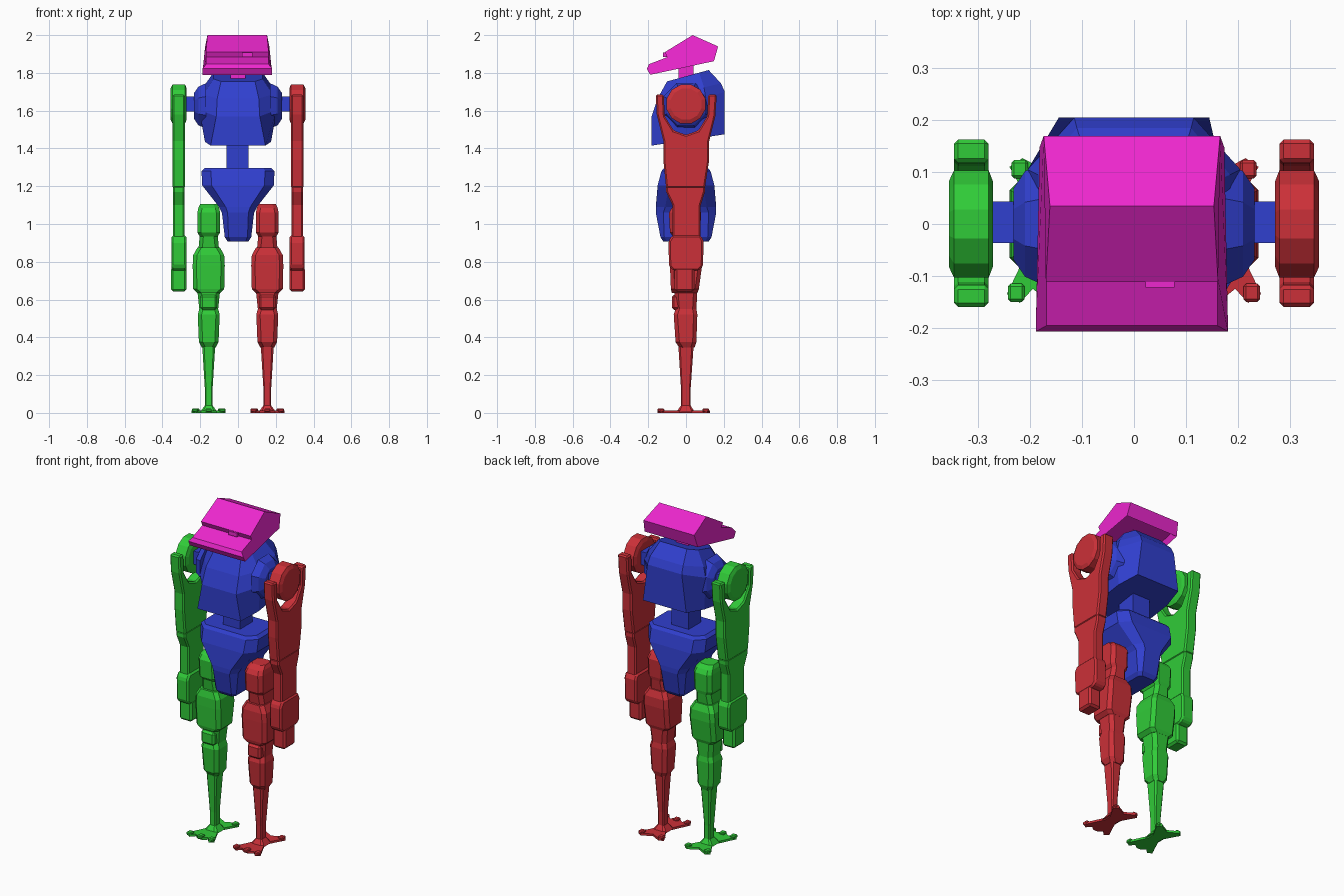
import bpy, bmesh
from math import cos, sin, pi


def mat(name, col):
    m = bpy.data.materials.new(name)
    m.diffuse_color = (*col, 1)
    return m


BLUE = mat("blue", (0.03, 0.05, 0.62))
PINK = mat("pink", (0.85, 0.02, 0.62))
RED = mat("red", (0.6, 0.03, 0.04))
GREEN = mat("green", (0.03, 0.6, 0.04))


def rings(name, loops, m, bevel=0):
    """Skin a stack of equal-length loops and cap both ends."""
    bm = bmesh.new()
    vs = [[bm.verts.new(p) for p in lp] for lp in loops]
    n = len(vs[0])
    for a, b in zip(vs, vs[1:]):
        for i in range(n):
            j = (i + 1) % n
            bm.faces.new((a[i], a[j], b[j], b[i]))
    bm.faces.new(vs[0])
    bm.faces.new(vs[-1])
    bmesh.ops.recalc_face_normals(bm, faces=bm.faces)
    me = bpy.data.meshes.new(name)
    bm.to_mesh(me)
    bm.free()
    ob = bpy.data.objects.new(name, me)
    me.materials.append(m)
    bpy.context.collection.objects.link(ob)
    if bevel:
        mod = ob.modifiers.new("Bevel", "BEVEL")
        mod.width, mod.segments = bevel, 1
    return ob


def octo(hw, yf, yb, zf, zb=None, cx=0.02, cy=0.02, x=0.0):
    """Chamfered rectangle ring, sloping from zf at the front to zb at the back."""
    zb = zf if zb is None else zb
    pts = [(-hw + cx, yf), (hw - cx, yf), (hw, yf + cy), (hw, yb - cy),
           (hw - cx, yb), (-hw + cx, yb), (-hw, yb - cy), (-hw, yf + cy)]
    return [(x + px, y, zf + (zb - zf) * (y - yf) / (yb - yf)) for px, y in pts]


def box(name, x0, x1, y0, y1, z0, z1, m, bevel=0):
    return rings(name, [[(x0, y0, z), (x1, y0, z), (x1, y1, z), (x0, y1, z)]
                        for z in (z0, z1)], m, bevel)


def prism_x(name, pts, x0, x1, m, bevel=0):
    return rings(name, [[(x, y, z) for y, z in pts] for x in (x0, x1)], m, bevel)


def disc(name, steps, n, zc, m):
    """Faceted disc along x from (x, radius) steps."""
    return rings(name, [[(x, r * cos(2 * pi * (i + .5) / n), zc + r * sin(2 * pi * (i + .5) / n))
                         for i in range(n)] for x, r in steps], m)


# Head: side profile with varying half width, hollowed underneath
prof = [(.035, 2, .158), (.17, 1.94, .17), (.148, 1.862, .178), (-.19, 1.79, .185),
        (-.207, 1.822, .185), (-.196, 1.846, .165), (-.10, 1.883, .165), (-.112, 1.91, .166)]
head = rings("head", [[(s * w - .004, y, z) for y, z, w in prof] for s in (-1, 1)], PINK)
bm = bmesh.new()
bm.from_mesh(head.data)
bm.normal_update()
under = [min(bm.faces, key=lambda f: f.normal.z)]
bmesh.ops.inset_region(bm, faces=under, thickness=.025, depth=-.03)
bm.to_mesh(head.data)
bm.free()
box("visor_sensor", .022, .078, -.122, -.10, 1.885, 1.908, PINK)
box("neck", -.04, .04, -.04, .04, 1.74, 1.87, PINK)

# Torso
rings("chest", [
    octo(.175, -.182, .205, 1.415, 1.475, .03, .13),
    octo(.205, -.182, .205, 1.57, 1.70, .09, .10),
    octo(.185, -.15, .185, 1.665, 1.745, .075, .09),
    octo(.13, -.10, .12, 1.755, 1.815, .04, .05)], BLUE)
box("waist", -.06, .056, -.06, .06, 1.27, 1.46, BLUE)
rings("pelvis", [
    octo(.055, -.12, .12, .908, None, .015, .02),
    octo(.07, -.135, .135, .93),
    octo(.085, -.16, .16, 1.06, None, .03, .04),
    octo(.10, -.16, .16, 1.09, None, .035, .05),
    octo(.19, -.15, .15, 1.205, None, .05, .06),
    octo(.193, -.13, .13, 1.28, None, .05, .05),
    octo(.175, -.115, .115, 1.297, None, .04, .04)], BLUE)

# Upper arm fork, forearm and hand outlines (y, z)
FORK = [(-.16, 1.685), (-.155, 1.58), (-.12, 1.44), (-.12, 1.34), (-.105, 1.19),
        (.10, 1.19), (.123, 1.34), (.123, 1.44), (.155, 1.57), (.163, 1.685),
        (.118, 1.685), (.112, 1.57), (.065, 1.495), (0, 1.472), (-.065, 1.495), (-.112, 1.57), (-.118, 1.685)]
FOREARM = [(-.105, 1.2), (-.105, 1.17), (-.072, 1.10), (-.072, .90),
           (.078, .90), (.078, 1.10), (.10, 1.17), (.10, 1.2)]
HAND = [(-.072, .94), (-.093, .91), (-.09, .775), (-.065, .752),
        (.065, .752), (.09, .775), (.093, .91), (.078, .94)]

for s, side, m in ((1, "right", RED), (-1, "left", GREEN)):
    # Shoulder
    disc(f"{side}_shoulder_flange", [(s * .17, .13), (s * .21, .11), (s * .232, .075)], 8, 1.625, BLUE)
    box(f"{side}_shoulder_axle", s * .2, s * .29, -.037, .043, 1.595, 1.675, BLUE)
    disc(f"{side}_shoulder_disc", [(s * .272, .085), (s * .28, .107), (s * .347, .107), (s * .357, .085)],
         12, 1.635, m)
    # Arm
    prism_x(f"{side}_upper_arm", FORK, s * .28, s * .347, m, .008)
    prism_x(f"{side}_forearm", FOREARM, s * .282, s * .345, m, .008)
    prism_x(f"{side}_hand", HAND, s * .272, s * .353, m, .01)
    box(f"{side}_fingers", s * .272, s * .355, -.06, .045, .642, .77, m, .012)

    # Leg
    lx = s * .155
    rings(f"{side}_hip", [
        octo(.055, -.06, .06, .86, x=lx),
        octo(.048, -.07, .07, .935, x=lx),
        octo(.06, -.085, .075, .955, x=lx),
        octo(.06, -.09, .08, 1.06, x=lx),
        octo(.055, -.075, .065, 1.085, x=lx),
        octo(.045, -.045, .04, 1.105, x=lx)], m)
    rings(f"{side}_thigh", [
        octo(.06, -.075, .06, .635, x=lx),
        octo(.082, -.08, .068, .655, x=lx),
        octo(.085, -.085, .085, .78, x=lx),
        octo(.082, -.085, .085, .835, x=lx),
        octo(.06, -.075, .07, .875, x=lx)], m)
    rings(f"{side}_shin", [
        octo(.036, -.035, .045, .345, x=lx),
        octo(.052, -.055, .055, .375, x=lx),
        octo(.058, -.065, .06, .52, x=lx),
        octo(.05, -.055, .055, .55, x=lx),
        octo(.06, -.062, .06, .645, x=lx)], m)
    box(f"{side}_knee_cap", lx - .045, lx + .045, -.075, -.03, .545, .625, m, .012)
    rings(f"{side}_lower_leg", [
        octo(.045, -.05, .045, .006, None, .015, .015, lx),
        octo(.02, -.026, .024, .04, None, .006, .006, lx),
        octo(.02, -.026, .024, .12, None, .006, .006, lx),
        octo(.034, -.04, .04, .35, None, .01, .01, lx)], m)

    # Foot: hourglass sole with notched toes at both ends
    sole = [(-.09, -.135), (-.065, -.152), (-.04, -.125), (-.015, -.145), (.015, -.145),
            (.04, -.125), (.065, -.152), (.09, -.135), (.035, -.02), (.035, .02),
            (.085, .11), (.06, .127), (0, .095), (-.06, .127), (-.085, .11), (-.035, .02), (-.035, -.02)]
    rings(f"{side}_sole", [[(lx + x, y, z) for x, y in sole] for z in (0, .013)], m)
    # Raised toe tips
    for i, (tx, ty) in enumerate(((-.072, -.13), (0, -.13), (.072, -.13), (-.065, .108), (.065, .108))):
        box(f"{side}_toe_{i + 1}", lx + tx - .016, lx + tx + .016, ty - .02, ty + .015, .004, .024, m, .005)
